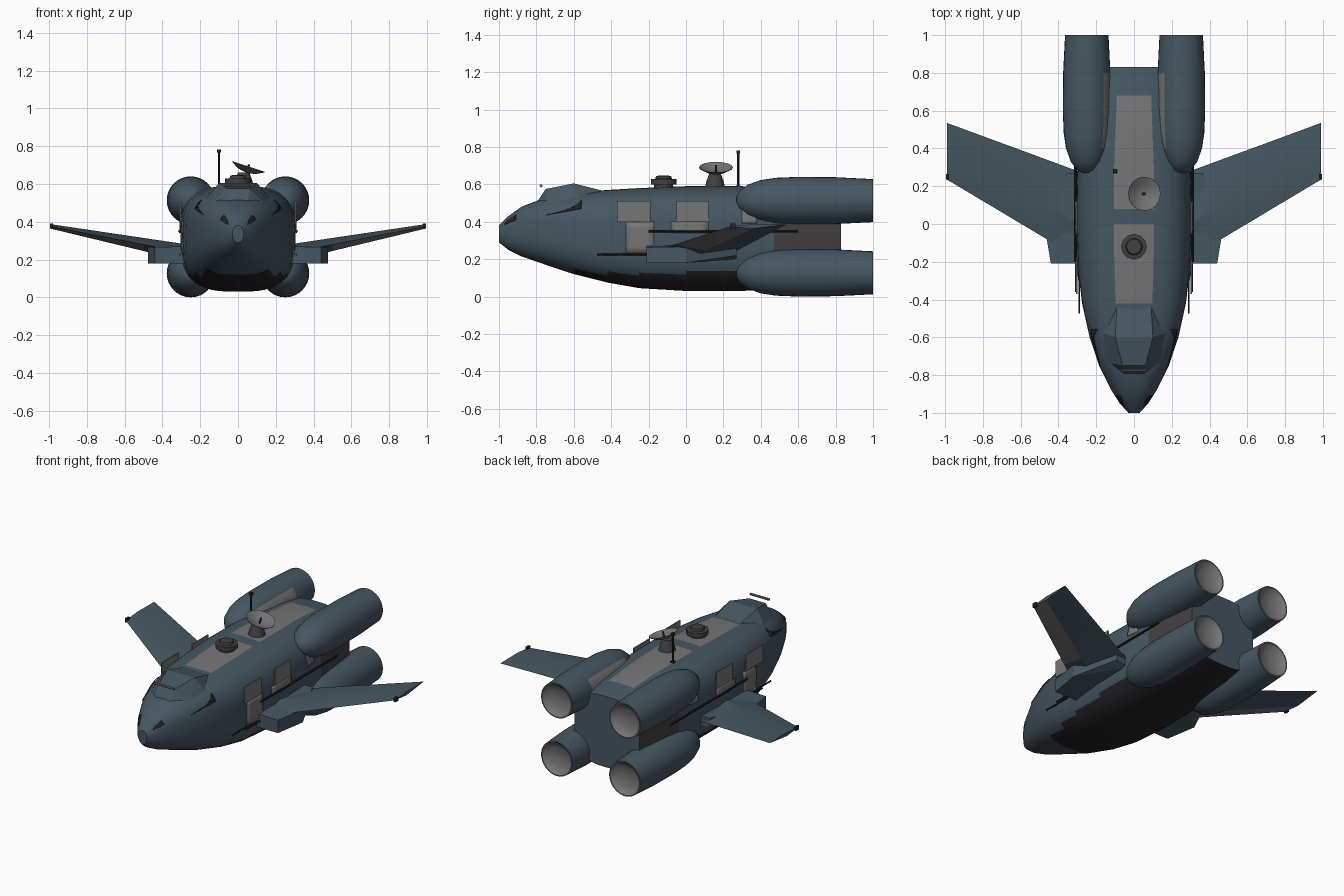
import bpy, bmesh, math
from mathutils import Vector, Matrix

cube = bpy.data.objects.get("Cube")
if cube:
    bpy.data.objects.remove(cube, do_unlink=True)


def material(name, r, g, b):
    m = bpy.data.materials.new(name)
    m.use_nodes = True
    m.diffuse_color = (r, g, b, 1)
    bsdf = next(n for n in m.node_tree.nodes if n.type == 'BSDF_PRINCIPLED')
    bsdf.inputs["Base Color"].default_value = (r, g, b, 1)
    bsdf.inputs["Roughness"].default_value = 0.7
    return m


SLATE = material("slate_blue", .06, .095, .12)
GREY = material("panel_grey", .18, .18, .185)
DARK = material("dark_grey", .055, .05, .052)
BLACK = material("belly_black", .018, .017, .02)
COLOURS = [SLATE, GREY, DARK, BLACK]


def finish(bm, name, mats, angle=35):
    bmesh.ops.recalc_face_normals(bm, faces=bm.faces)
    me = bpy.data.meshes.new(name)
    bm.to_mesh(me)
    bm.free()
    ob = bpy.data.objects.new(name, me)
    bpy.context.collection.objects.link(ob)
    for m in mats:
        me.materials.append(m)
    if angle:
        bpy.ops.object.select_all(action='DESELECT')
        ob.select_set(True)
        bpy.context.view_layer.objects.active = ob
        bpy.ops.object.shade_smooth_by_angle(angle=math.radians(angle))
    return ob


def hull(name, points, mat):
    bm = bmesh.new()
    for p in points:
        bm.verts.new(p)
    bmesh.ops.convex_hull(bm, input=bm.verts)
    return finish(bm, name, [mat], 0)


def box(name, lo, hi, mat):
    return hull(name, [(x, y, z) for x in (lo[0], hi[0])
                       for y in (lo[1], hi[1]) for z in (lo[2], hi[2])], mat)


def loft(bm, rings, caps=True):
    """Skin a list of closed point rings; returns faces per ring gap."""
    vs = [[bm.verts.new(p) for p in r] for r in rings]
    n = len(vs[0])
    out = [[bm.faces.new((a[k], a[(k + 1) % n], b[(k + 1) % n], b[k]))
            for k in range(n)] for a, b in zip(vs, vs[1:])]
    if caps:
        bm.faces.new(vs[0])
        bm.faces.new(vs[-1][::-1])
    return out


def lathe(name, profile, place, mat, seg=24):
    """Revolve (radius, height) pairs about z, then place the result."""
    bm = bmesh.new()
    loft(bm, [[place @ Vector((r * math.cos(t), r * math.sin(t), h))
               for t in (math.tau * k / seg for k in range(seg))] for r, h in profile])
    return finish(bm, name, [mat])


def rod(name, start, end, r, mat):
    a, d = Vector(start), Vector(end) - Vector(start)
    place = Matrix.Translation(a) @ d.to_track_quat('Z', 'Y').to_matrix().to_4x4()
    return lathe(name, [(r, 0), (r, d.length)], place, mat, 8)


# Fuselage stations: y, half width, bottom, top
STATIONS = [(-1, .03, .29, .38), (-.95, .075, .25, .43), (-.88, .12, .215, .48),
            (-.75, .185, .17, .53), (-.6, .235, .12, .555), (-.42, .275, .075, .57),
            (-.25, .295, .045, .58), (0, .305, .03, .59), (.08, .305, .03, .59),
            (.3, .3, .03, .59), (.47, .28, .04, .585), (.68, .26, .05, .57),
            (.83, .24, .07, .54)]


def section(y):
    for a, b in zip(STATIONS, STATIONS[1:]):
        if y <= b[0]:
            f = (y - a[0]) / (b[0] - a[0])
            w, lo, hi = (a[i] + f * (b[i] - a[i]) for i in (1, 2, 3))
            break
    mid = lo + .52 * (hi - lo)
    return w, lo, mid, hi, 2.2 + .8 * min(1, (y + 1) * 2)


def hull_x(y, z):
    w, lo, mid, hi, n = section(y)
    h = min(1, abs(z - mid) / ((hi - mid) if z > mid else (mid - lo)))
    return w * (1 - h ** n) ** (1 / n)


def ring(y, seg=60):
    w, lo, mid, hi, n = section(y)
    pts = []
    for k in range(seg):
        s, c = math.sin(math.tau * k / seg), math.cos(math.tau * k / seg)
        x = math.copysign(w * abs(s) ** (2 / n), s)
        z = math.copysign(abs(c) ** (2 / n), c) * ((hi - mid) if c > 0 else (mid - lo))
        pts.append((x, y, mid + z))
    return pts


# Fuselage with roof strip, black belly and dark rear flanks
bm = bmesh.new()
gaps = loft(bm, [ring(s[0]) for s in STATIONS])
for gap, s in zip(gaps, STATIONS):
    y = s[0]
    for k, f in enumerate(gap):
        z = f.calc_center_median().z
        if (k < 2 or k > 57) and (-.43 < y < -.01 or .07 < y < .6):
            f.material_index = 1
        elif z < .13 and y > -.8 and 18 < k < 42:
            f.material_index = 3
        elif y > .46 and .24 < z < .41:
            f.material_index = 2
finish(bm, "fuselage", COLOURS)

# Canopy with overhanging front frame
hull("canopy", [(s * x, y, z) for s in (-1, 1) for x, y, z in
                [(.09, -.42, .56), (.1, -.6, .605), (.06, -.75, .575), (.19, -.57, .5),
                 (.155, -.73, .48), (.05, -.8, .5)]], SLATE)
rod("canopy_front_bar", (-.07, -.775, .592), (.07, -.775, .592), .008, GREY)


def patch(name, corners, side, mat, lift=.004, n=5):
    """Thin skin panel following the fuselage; corners are (y, z)."""
    a, b, c, d = (Vector(p) for p in corners)
    bm = bmesh.new()
    grid = []
    for i in range(n + 1):
        row = []
        for j in range(n + 1):
            p = a.lerp(b, i / n).lerp(d.lerp(c, i / n), j / n)
            row.append(bm.verts.new((side * (hull_x(*p) + lift), p[0], p[1])))
        grid.append(row)
    for i in range(n):
        for j in range(n):
            bm.faces.new((grid[i][j], grid[i + 1][j], grid[i + 1][j + 1], grid[i][j + 1]))
    ob = finish(bm, name, [mat])
    mod = ob.modifiers.new("thickness", 'SOLIDIFY')
    mod.thickness = .004
    mod.offset = 0


def rect(y0, y1, z0, z1):
    return [(y0, z0), (y1, z0), (y1, z1), (y0, z1)]


for side, tag in ((1, "left"), (-1, "right")):
    # Skin panels and windows
    patch(tag + "_door", rect(-.32, -.17, .23, .4), side, GREY)
    patch(tag + "_mid_panel", rect(-.08, .12, .34, .4), side, GREY)
    patch(tag + "_rear_panel", rect(.3, .38, .39, .48), side, GREY)
    patch(tag + "_cockpit_slit", [(-.75, .435), (-.56, .47), (-.56, .515), (-.6, .475)],
          side, BLACK)
    patch(tag + "_nose_window", [(-.97, .385), (-.91, .41), (-.91, .435), (-.95, .41)],
          side, BLACK)
    # Flat armour plates standing off the flanks
    for i, (y0, y1) in enumerate(((-.37, -.19), (-.05, .12))):
        xs = sorted((side * .299, side * .307))
        box(f"{tag}_side_plate_{i}", (xs[0], y0, .4), (xs[1], y1, .51), GREY)
    # Pipes along the flanks
    rod(tag + "_long_pipe", (side * .31, -.2, .35), (side * .31, .6, .35), .007, BLACK)
    rod(tag + "_short_pipe", (side * .29, -.475, .225), (side * .29, -.27, .225), .005, BLACK)
    rod(tag + "_lower_pipe", (side * .308, -.36, .225), (side * .308, -.2, .225), .005, BLACK)

    # Swept wing, four-sided section: leading edge, top, trailing edge, bottom
    bm = bmesh.new()
    rings = []
    for x in (.27, .5, .85, .99):
        f = (x - .27) / .72
        y0, y1 = -.195 + .43 * f, .27 + .265 * f
        z, t = .235 + .14 * f, .045 - .033 * f
        rings.append([(side * x, y0, z), (side * x, y0 + .4 * (y1 - y0), z + t),
                      (side * x, y1, z + .01), (side * x, y0 + .4 * (y1 - y0), z - t)])
    gaps = loft(bm, rings)
    for gap in gaps[1:]:
        gap[3].material_index = 1
    finish(bm, tag + "_wing", COLOURS, 20)
    xs = sorted((side * .98, side * .995))
    box(tag + "_wing_tip_light", (xs[0], .235, .363), (xs[1], .265, .39), BLACK)

    # Wing root sponson
    hull(tag + "_sponson", [(side * x, y, z) for x, y, z0, z1 in
                            [(.27, -.21, .18, .27), (.44, -.21, .18, .265),
                             (.475, 0, .18, .265), (.27, .27, .2, .28), (.36, .27, .22, .28)]
                            for z in (z0, z1)], SLATE)

    # Engine pods with hollow grey nozzles
    for level, z in (("upper", .513), ("lower", .127)):
        place = Matrix.Translation((side * .25, 0, z)) @ Matrix.Rotation(-math.pi / 2, 4, 'X')
        pod = lathe(f"{tag}_{level}_engine",
                    [(.02, .27), (.05, .285), (.085, .33), (.11, .4), (.122, .48), (.127, .6),
                     (.125, .8), (.115, 1), (.108, 1), (.1, .988), (.06, .972), (.005, .965)],
                    place, SLATE, 32)
        pod.data.materials.append(GREY)
        for p in pod.data.polygons:
            r = Vector((p.center.x - side * .25, p.center.z - z)).length
            inner = abs(p.center.x) < .165 and .4 < p.center.y < .78 and level == "upper"
            if (p.center.y > .95 and r < .111) or inner:
                p.material_index = 1

# Roof turret
lathe("roof_turret", [(.05, .58), (.05, .6), (.068, .6), (.068, .628), (.045, .63),
                      (.04, .645), (.01, .648)], Matrix.Translation((0, -.12, 0)), DARK, 12)

# Dish on a tapered stand
lathe("dish_stand", [(.055, .58), (.045, .62), (.03, .66)],
      Matrix.Translation((.03, .155, 0)), DARK, 12)
tilt = Matrix.Translation((.045, .16, .66)) @ Matrix.Rotation(math.radians(18), 4, 'Y')
lathe("dish", [(.01, 0), (.05, .008), (.09, .03), (.09, .034), (.05, .014), (.01, .006)],
      tilt, GREY, 16)
rod("dish_feed", tilt @ Vector((0, 0, 0)), tilt @ Vector((0, 0, .045)), .006, DARK)

# Whip antenna
rod("antenna_mast", (-.1, .28, .56), (-.1, .28, .77), .006, BLACK)
box("antenna_cap", (-.11, .27, .765), (-.09, .29, .782), BLACK)
box("antenna_base", (-.112, .268, .57), (-.088, .292, .595), BLACK)
